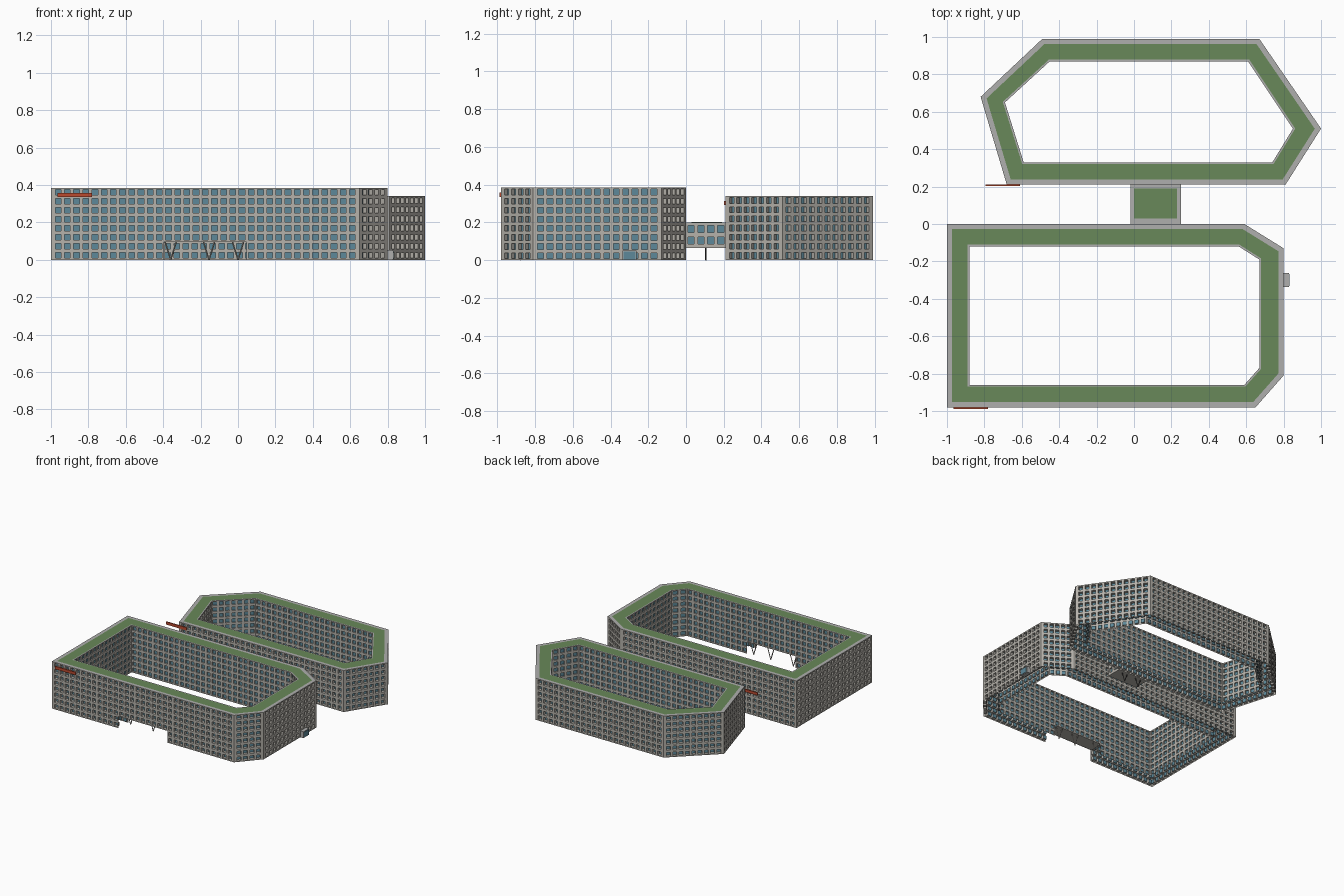
import bpy, bmesh, math
from mathutils import Vector

if "Cube" in bpy.data.objects:
    bpy.data.objects.remove(bpy.data.objects["Cube"])


def mat(name, rgb):
    m = bpy.data.materials.new(name)
    m.diffuse_color = (*rgb, 1)
    m.use_nodes = True
    m.node_tree.nodes["Principled BSDF"].inputs["Base Color"].default_value = m.diffuse_color
    return m


FRAME = mat("concrete_frame", (0.47, 0.45, 0.41))
GLASS = mat("window_glass", (0.11, 0.25, 0.32))
ROOF = mat("roof_grey", (0.43, 0.43, 0.42))
GREEN = mat("roof_green", (0.14, 0.25, 0.10))
RED = mat("sign_red", (0.50, 0.07, 0.03))
DARK = mat("dark_steel", (0.06, 0.06, 0.06))


def finish(bm, name, mats):
    me = bpy.data.meshes.new(name)
    bm.to_mesh(me)
    bm.free()
    for m in mats:
        me.materials.append(m)
    ob = bpy.data.objects.new(name, me)
    bpy.context.collection.objects.link(ob)
    return ob


def box(name, lo, hi, m):
    bm = bmesh.new()
    bmesh.ops.create_cube(bm, size=1)
    for v in bm.verts:
        v.co = [lo[i] + (v.co[i] + 0.5) * (hi[i] - lo[i]) for i in range(3)]
    return finish(bm, name, [m])


def strut(name, a, b, m, r=0.004):
    # square bar between two points
    a, b = Vector(a), Vector(b)
    bm = bmesh.new()
    bmesh.ops.create_cone(bm, cap_ends=True, segments=4, radius1=r, radius2=r, depth=(b - a).length)
    rot = (b - a).to_track_quat('Z', 'Y').to_matrix().to_4x4()
    rot.translation = (a + b) / 2
    bm.transform(rot)
    return finish(bm, name, [m])


def wall(bm, p0, p1, z0, z1, rows, depth, margin=0.0, skip=None):
    # gridded facade: each cell has a frame, deep reveals and a recessed pane
    p0, p1 = Vector((*p0, 0)), Vector((*p1, 0))
    d = (p1 - p0).normalized()
    inward = Vector((-d.y, d.x, 0))
    length = (p1 - p0).length
    span = length - 2 * margin
    n = max(1, round(span / 0.0485))
    w, h = span / n, (z1 - z0) / rows

    def pt(u, z, t=0.0):
        return bm.verts.new(p0 + d * u + inward * t + Vector((0, 0, z)))

    if margin:
        for u in (0, length - margin):
            bm.faces.new([pt(u, z0), pt(u + margin, z0), pt(u + margin, z1), pt(u, z1)])
    for i in range(n):
        for j in range(rows):
            u, z = margin + i * w, z0 + j * h
            if skip and skip((p0 + d * (u + w / 2)), j):
                continue
            a, b = w * 0.19, h * 0.19
            outer = [pt(u, z), pt(u + w, z), pt(u + w, z + h), pt(u, z + h)]
            hole = [(u + a, z + b), (u + w - a, z + b), (u + w - a, z + h - b), (u + a, z + h - b)]
            front = [pt(*q) for q in hole]
            back = [pt(*q, depth) for q in hole]
            for k in range(4):
                l = (k + 1) % 4
                bm.faces.new([outer[k], outer[l], front[l], front[k]])
                bm.faces.new([front[k], front[l], back[l], back[k]])
            bm.faces.new(back).material_index = 1


def offset(poly, t):
    # mitred inset of a counter-clockwise outline
    out = []
    for i, p in enumerate(poly):
        p = Vector(p)
        e0 = (p - Vector(poly[i - 1])).normalized()
        e1 = (Vector(poly[(i + 1) % len(poly)]) - p).normalized()
        n0, n1 = Vector((-e0.y, e0.x)), Vector((-e1.y, e1.x))
        out.append(tuple(p + (n0 + n1) * (t / (1 + n0.dot(n1)))))
    return out


def building(name, outer, inner, height, rows, skip=None):
    n = len(outer)
    bm = bmesh.new()
    for i in range(n):
        j = (i + 1) % n
        wall(bm, outer[i], outer[j], 0, height, rows, 0.025, 0.014, skip)
    finish(bm, name + "_outer_facade", [FRAME, GLASS])
    bm = bmesh.new()
    for i in range(n):
        j = (i + 1) % n
        wall(bm, inner[j], inner[i], 0, height, rows, 0.01, 0, skip)
    finish(bm, name + "_courtyard_facade", [FRAME, GLASS])
    # ring roof: grey edge, planted band, grey edge
    bm = bmesh.new()
    rings = [[bm.verts.new((*p, height)) for p in r]
             for r in (outer, offset(outer, 0.028), offset(inner, -0.01), inner)]
    for k in range(3):
        for i in range(n):
            j = (i + 1) % n
            f = bm.faces.new([rings[k][i], rings[k][j], rings[k + 1][j], rings[k + 1][i]])
            f.material_index = 1 if k == 1 else 0
    finish(bm, name + "_roof", [ROOF, GREEN])


# front building, with a two-storey passage through its front wing
def passage(p, row):
    return row < 2 and p.y < -0.8 and -0.41 < p.x < 0.03


building("front_building",
         [(-1, -0.98), (0.65, -0.98), (0.80, -0.81), (0.80, -0.13), (0.59, 0), (-1, 0)],
         [(-0.88, -0.86), (0.59, -0.86), (0.67, -0.77), (0.67, -0.19), (0.56, -0.12), (-0.88, -0.12)],
         0.385, 8, passage)
box("passage_ceiling", (-0.405, -0.978, 0.096), (0.03, -0.862, 0.1), FRAME)

# V columns in the passage
for k, x in enumerate((-0.36, -0.155, 0.0)):
    for s in (-1, 1):
        strut(f"passage_column_{k}_{s}", (x, -0.875, 0), (x + s * 0.03, -0.875, 0.097), FRAME)

# rear building
building("rear_building",
         [(-0.68, 0.21), (0.81, 0.21), (1.0, 0.51), (0.67, 0.99), (-0.49, 0.99), (-0.82, 0.68)],
         [(-0.59, 0.33), (0.74, 0.33), (0.85, 0.51), (0.61, 0.87), (-0.45, 0.87), (-0.69, 0.65)],
         0.34, 7)

# link bridge on thin V legs
bm = bmesh.new()
wall(bm, (0.25, 0), (0.25, 0.21), 0.075, 0.195, 2, 0.015)
wall(bm, (-0.02, 0.21), (-0.02, 0), 0.075, 0.195, 2, 0.015)
finish(bm, "bridge_facade", [FRAME, GLASS])
box("bridge_floor", (-0.02, 0, 0.065), (0.25, 0.21, 0.075), FRAME)
box("bridge_roof", (-0.02, 0, 0.195), (0.25, 0.21, 0.2), ROOF)
box("bridge_green_roof", (0.0, 0.03, 0.2), (0.23, 0.19, 0.202), GREEN)
for k, x in enumerate((0.05, 0.18)):
    for s in (-1, 1):
        strut(f"bridge_leg_{k}_{s}", (x, 0.105, 0), (x + s * 0.025, 0.105, 0.067), DARK)

# side entrance porch
box("porch", (0.79, -0.337, 0.0), (0.828, -0.262, 0.052), ROOF)
box("porch_glazing", (0.828, -0.331, 0.004), (0.831, -0.268, 0.047), GLASS)

# red sign boards
box("front_sign", (-0.965, -0.989, 0.335), (-0.78, -0.98, 0.358), RED)
box("rear_sign", (-0.795, 0.202, 0.291), (-0.61, 0.21, 0.314), RED)
